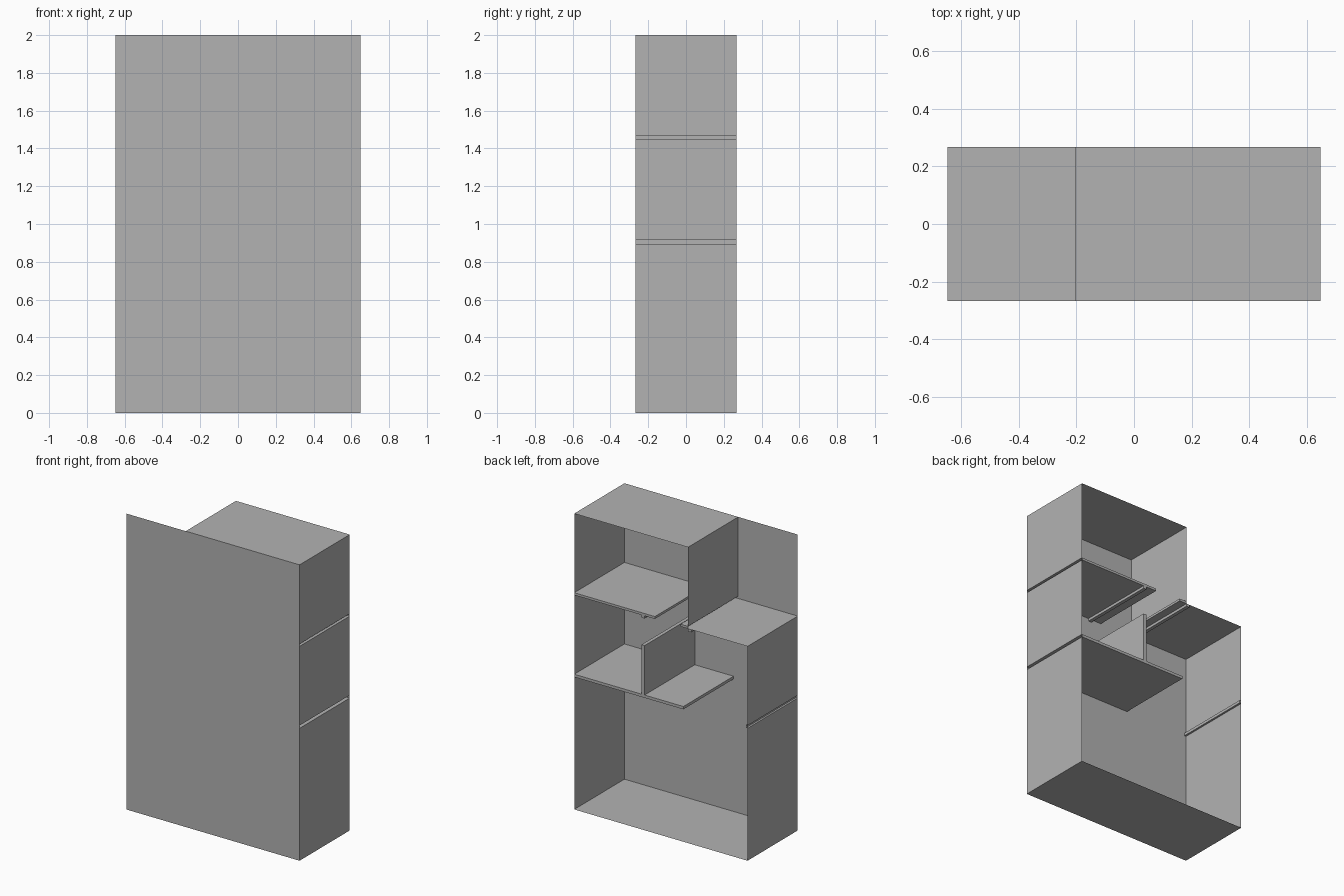
import bpy
import bmesh
from mathutils import Vector

if "Cube" in bpy.data.objects:
    bpy.data.objects.remove(bpy.data.objects["Cube"], do_unlink=True)

# Main dimensions: half width, half depth, height
W, D, H = 0.648, 0.268, 2.0
LOW0, LOW1 = 0.895, 0.914     # lower shelf underside and top
UP0, UP1 = 1.449, 1.465       # upper shelf underside and top
STUB = 0.018                  # length of the cut-off divider ends
INNER = -0.203                # inner wall of the upper compartment

grey = bpy.data.materials.new("plain_grey")
grey.use_nodes = True
colour = (0.448, 0.448, 0.448, 1)
grey.diffuse_color = colour
grey.node_tree.nodes["Principled BSDF"].inputs["Base Color"].default_value = colour


def finish(name, bm):
    mesh = bpy.data.meshes.new(name)
    bm.to_mesh(mesh)
    bm.free()
    mesh.materials.append(grey)
    obj = bpy.data.objects.new(name, mesh)
    bpy.context.collection.objects.link(obj)
    return obj


def sheet(name, profile):
    """Sweep a line in the xz plane through the whole depth."""
    bm = bmesh.new()
    rows = [[bm.verts.new((x, y, z)) for x, z in profile] for y in (-D, D)]
    for i in range(len(profile) - 1):
        bm.faces.new((rows[0][i], rows[0][i + 1], rows[1][i + 1], rows[1][i]))
    return finish(name, bm)


def slab(name, x0, x1, z0, z1, open_sides=()):
    """Full-depth hollow board; its front and the listed sides stay open."""
    bm = bmesh.new()
    bmesh.ops.create_cube(bm, size=1)
    bm.normal_update()
    sides = [Vector(s) for s in ((0, -1, 0), *open_sides)]
    gone = [f for f in bm.faces if any(f.normal.dot(s) > 0.9 for s in sides)]
    bmesh.ops.delete(bm, geom=gone, context='FACES')
    for v in bm.verts:
        v.co = (x1 if v.co.x > 0 else x0,
                D if v.co.y > 0 else -D,
                z1 if v.co.z > 0 else z0)
    return finish(name, bm)


LEFT, RIGHT, UP, DOWN = (1, 0, 0), (-1, 0, 0), (0, 0, 1), (0, 0, -1)

# Front panel
bm = bmesh.new()
bm.faces.new([bm.verts.new((x, -D, z)) for x, z in ((-W, 0), (W, 0), (W, H), (-W, H))])
finish("front_panel", bm)

# Outer shell, one sheet for each compartment
sheet("base_shell", [(-W, LOW0), (-W, 0), (W, 0), (W, LOW0)])
sheet("left_middle_wall", [(W, LOW1), (W, UP0)])
sheet("upper_shell", [(W, UP1), (W, H), (INNER, H), (INNER, UP1)])
sheet("right_shell", [(-W, LOW1), (-W, UP0), (INNER, UP0)])

# Shelves, open where they meet the outer walls
slab("lower_shelf", -0.168, W, LOW0, LOW1, [LEFT])
slab("upper_shelf", 0.045, W, UP0, UP1, [LEFT])
slab("upper_shelf_end", INNER, -0.147, UP0, UP1, [RIGHT])
slab("lower_shelf_end", -W, -0.635, LOW0, LOW1, [RIGHT])

# Upright divider and the short divider ends under the upper shelf
slab("divider", 0.122, 0.146, LOW1, 1.248, [DOWN])
slab("divider_top_end", 0.122, 0.146, UP0 - STUB, UP0, [UP])
slab("right_divider_top_end", -0.227, INNER, UP0 - STUB, UP0, [UP])
